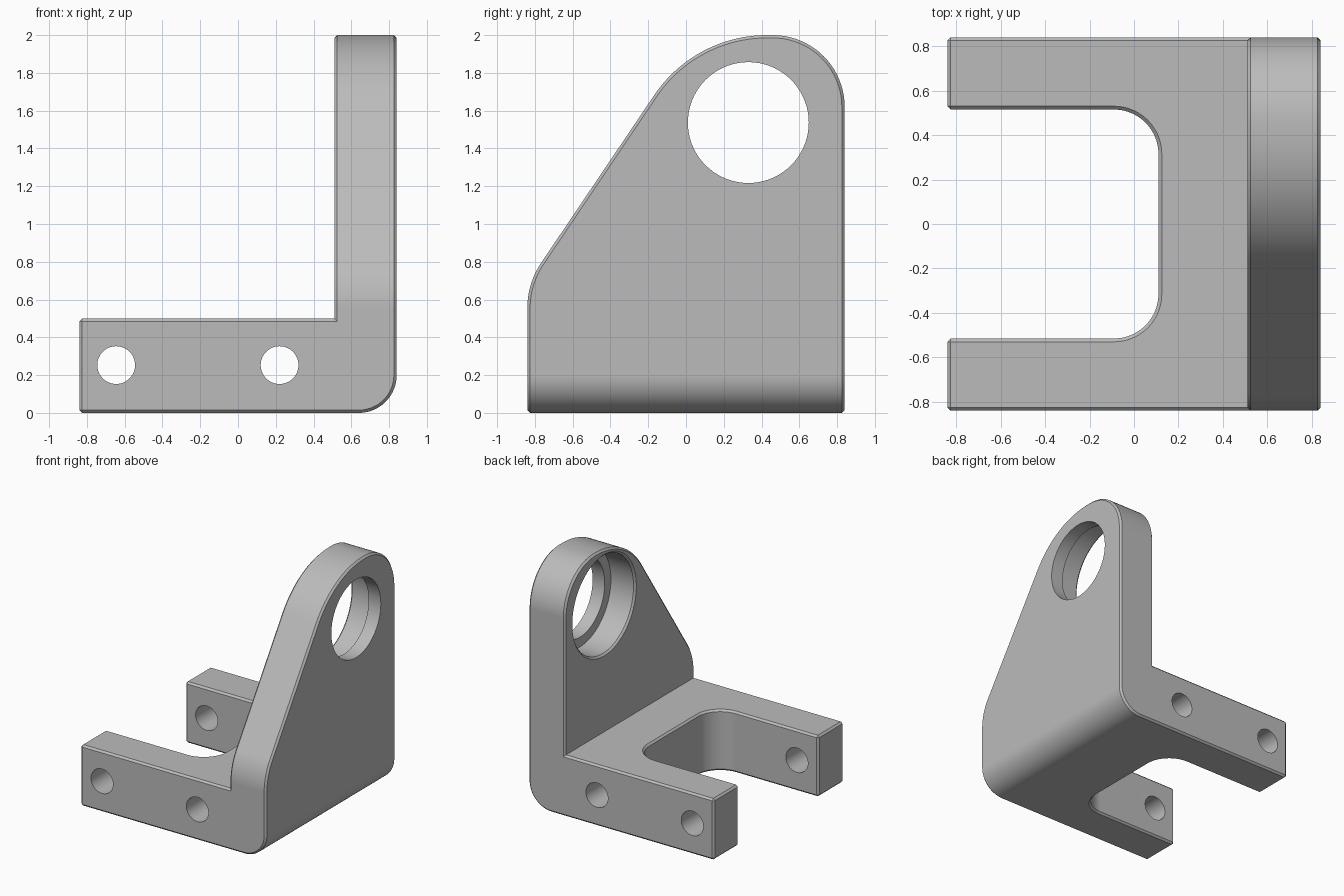
import bpy, bmesh
from math import cos, sin, tan, pi
from mathutils import Vector

if "Cube" in bpy.data.objects:
    bpy.data.objects.remove(bpy.data.objects["Cube"])

HALF, WALL_X, BASE_Z, CHAMFER = 0.84, 0.51, 0.5, 0.015


def rounded(corners, steps=20):
    """Polygon from (a, b, radius) corners, each radius swept as a tangent arc."""
    out, n = [], len(corners)
    for i, (a, b, r) in enumerate(corners):
        p = Vector((a, b))
        if r == 0:
            out.append(p)
            continue
        u = (Vector(corners[i - 1][:2]) - p).normalized()
        v = (Vector(corners[(i + 1) % n][:2]) - p).normalized()
        half = u.angle(v) / 2
        centre = p + (u + v).normalized() * (r / sin(half))
        start = p + u * (r / tan(half)) - centre
        sweep = (pi - 2 * half) * (1 if u.cross(v) < 0 else -1)
        for k in range(steps + 1):
            t = sweep * k / steps
            out.append(centre + Vector((start.x * cos(t) - start.y * sin(t),
                                        start.x * sin(t) + start.y * cos(t))))
    return out


def circle(a, b, r, n=72):
    return [Vector((a + r * cos(2 * pi * k / n), b + r * sin(2 * pi * k / n))) for k in range(n)]


def loft(name, axis, sections):
    """Closed solid through (position, outline) sections stacked along an axis."""
    place = {"x": lambda p, d: (d, p.x, p.y),
             "y": lambda p, d: (p.x, d, p.y),
             "z": lambda p, d: (p.x, p.y, d)}[axis]
    bm = bmesh.new()
    rings = [[bm.verts.new(place(p, d)) for p in pts] for d, pts in sections]
    n = len(rings[0])
    for lo, hi in zip(rings, rings[1:]):
        for i in range(n):
            bm.faces.new((lo[i], lo[(i + 1) % n], hi[(i + 1) % n], hi[i]))
    bm.faces.new(rings[0])
    bm.faces.new(rings[-1])
    bmesh.ops.recalc_face_normals(bm, faces=bm.faces)
    mesh = bpy.data.meshes.new(name)
    bm.to_mesh(mesh)
    bm.free()
    obj = bpy.data.objects.new(name, mesh)
    bpy.context.collection.objects.link(obj)
    return obj


def prism(name, axis, pts, lo, hi):
    return loft(name, axis, [(lo, pts), (hi, pts)])


def combine(target, tool, operation):
    tool.hide_render = True
    mod = target.modifiers.new("cut", "BOOLEAN")
    mod.operation, mod.object, mod.solver = operation, tool, "EXACT"
    bpy.context.view_layer.objects.active = target
    bpy.ops.object.modifier_apply(modifier=mod.name)
    bpy.data.objects.remove(tool)


# L-shaped body, limited to the side silhouette of the upright plate
bracket = prism("angle_bracket", "y", rounded([
    (-HALF, 0, 0), (HALF, 0, 0.2), (HALF, 2.3, 0),
    (WALL_X, 2.3, 0), (WALL_X, BASE_Z, 0), (-HALF, BASE_Z, 0)]), -1.1, 1.1)
silhouette = prism("silhouette", "x", rounded([
    (-HALF, -0.3, 0), (HALF, -0.3, 0), (HALF, 2, 0.38),
    (0.046, 2, 0.72), (-HALF, 0.686, 0.43)]), -1.2, 1.2)
combine(bracket, silhouette, "INTERSECT")

# Open slot between the two arms
slot = prism("slot", "z", rounded([
    (-1.2, -0.515, 0), (0.11, -0.515, 0.2), (0.11, 0.515, 0.2), (-1.2, 0.515, 0)]), -0.3, 0.8)
combine(bracket, slot, "DIFFERENCE")

# Chamfer every sharp outward edge
bm = bmesh.new()
bm.from_mesh(bracket.data)
bmesh.ops.remove_doubles(bm, verts=bm.verts, dist=1e-5)
bmesh.ops.dissolve_limit(bm, angle_limit=0.005, verts=bm.verts, edges=bm.edges)
sharp = [e for e in bm.edges if e.is_manifold and e.calc_face_angle_signed() > 0.6]
bmesh.ops.bevel(bm, geom=sharp, offset=CHAMFER, segments=1, profile=0.5,
                affect="EDGES", clamp_overlap=False)
bm.to_mesh(bracket.data)
bm.free()

# Stepped bearing bore with a chamfered mouth on the inner face
bore = [(0.3, 0.415), (WALL_X, 0.415), (WALL_X + 0.015, 0.4), (0.73, 0.4), (0.73, 0.32), (1.1, 0.32)]
combine(bracket, loft("bore", "x", [(d, circle(0.33, 1.537, r)) for d, r in bore]), "DIFFERENCE")

# Cross holes through both arms and the web
for x in (-0.645, 0.22):
    combine(bracket, prism("cross_hole", "y", circle(x, 0.253, 0.1, 48), -1.2, 1.2), "DIFFERENCE")

# Grey metal
grey = bpy.data.materials.new("grey_metal")
grey.use_nodes = True
colour = (0.5, 0.5, 0.5, 1)
grey.diffuse_color = colour
grey.node_tree.nodes["Principled BSDF"].inputs["Base Color"].default_value = colour
bracket.data.materials.clear()
bracket.data.materials.append(grey)

# Smooth curved faces, crisp edges
bpy.ops.object.select_all(action="DESELECT")
bracket.select_set(True)
bpy.context.view_layer.objects.active = bracket
bpy.ops.object.shade_smooth_by_angle(angle=0.5)
weighted = bracket.modifiers.new("flat_normals", "WEIGHTED_NORMAL")
weighted.keep_sharp = True
